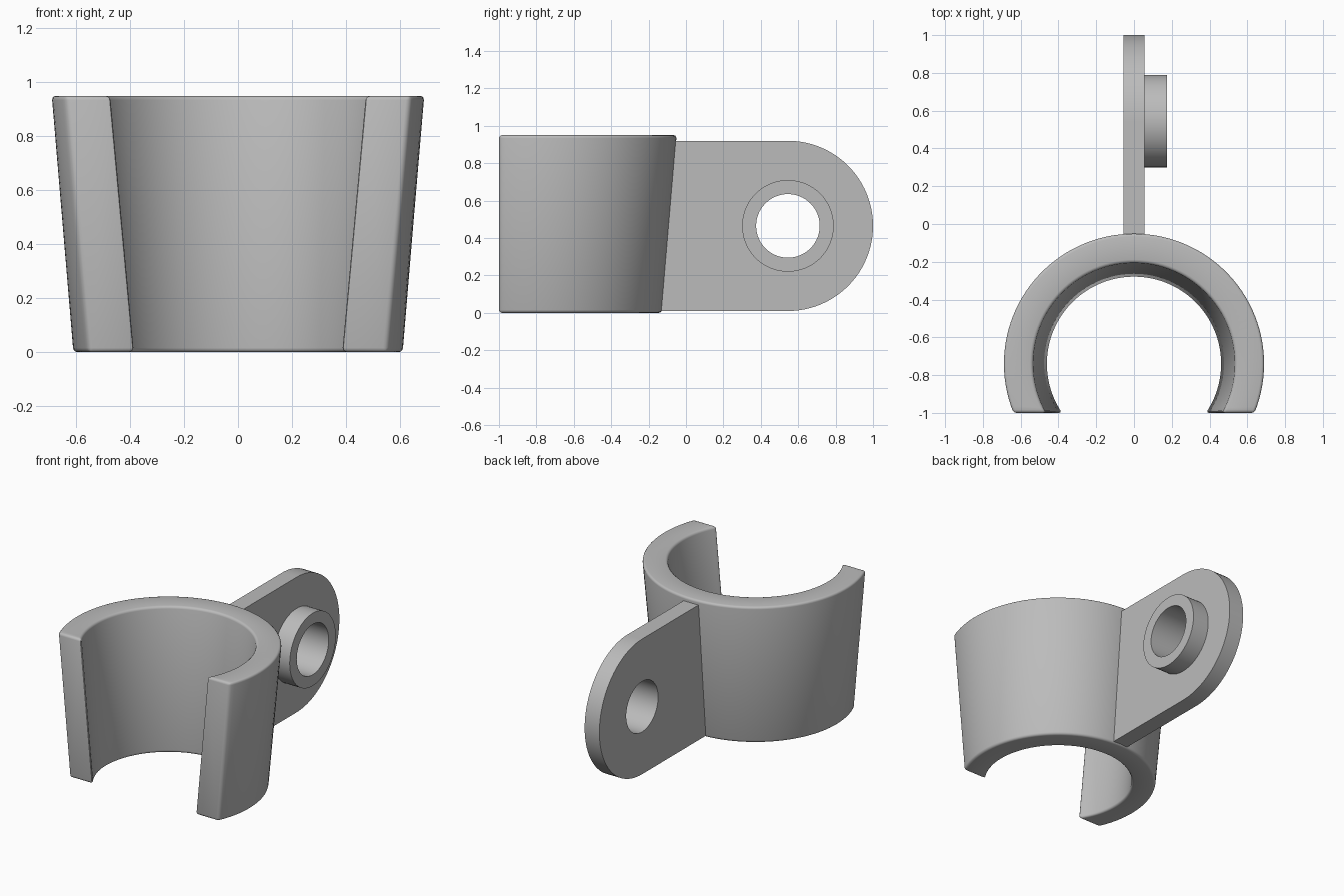
import bpy, bmesh, math
from math import sin, cos, pi

cube = bpy.data.objects.get("Cube")
if cube:
    bpy.data.objects.remove(cube, do_unlink=True)

GREY = (0.5, 0.5, 0.5, 1)
grey = bpy.data.materials.new("plain grey")
grey.use_nodes = True
grey.diffuse_color = GREY
grey.node_tree.nodes["Principled BSDF"].inputs["Base Color"].default_value = GREY


def finish(name, bm, bevel=0):
    bmesh.ops.recalc_face_normals(bm, faces=bm.faces)
    mesh = bpy.data.meshes.new(name)
    bm.to_mesh(mesh)
    bm.free()
    mesh.materials.append(grey)
    obj = bpy.data.objects.new(name, mesh)
    bpy.context.collection.objects.link(obj)
    bpy.ops.object.select_all(action="DESELECT")
    obj.select_set(True)
    bpy.context.view_layer.objects.active = obj
    if bevel:
        mod = obj.modifiers.new("rounded edges", "BEVEL")
        mod.width, mod.segments = bevel, 3
        mod.limit_method, mod.angle_limit = "ANGLE", math.radians(30)
        bpy.ops.object.modifier_apply(modifier=mod.name)
    bpy.ops.object.shade_smooth_by_angle(angle=math.radians(35))
    return obj


# Tapered open clip, cut flat across its front
CLIP_Y, FRONT_Y, HEIGHT, STEPS = -0.74, -1.0, 0.95, 72


def clip_arc(bm, radius, z):
    over = math.asin((CLIP_Y - FRONT_Y) / radius)
    angles = [-over + (pi + 2 * over) * i / STEPS for i in range(STEPS + 1)]
    return [bm.verts.new((radius * cos(a), CLIP_Y + radius * sin(a), z)) for a in angles]


bm = bmesh.new()
arcs = [clip_arc(bm, r, z) for r, z in
        ((0.61, 0), (0.69, HEIGHT), (0.535, HEIGHT), (0.46, 0))]
for a, b in zip(arcs, arcs[1:] + arcs[:1]):
    for i in range(STEPS):
        bm.faces.new((a[i], a[i + 1], b[i + 1], b[i]))
for end in (0, -1):
    bm.faces.new([arc[end] for arc in arcs])
finish("clip_ring", bm, bevel=0.016)

# Side plate and boss share one bolt hole
HOLE_Y, HOLE_Z, HOLE_R = 0.545, 0.465, 0.17


def arc_points(radius, start, sweep, count):
    return [(HOLE_Y + radius * cos(start + sweep * i / count),
             HOLE_Z + radius * sin(start + sweep * i / count)) for i in range(count + 1)]


def drilled_slab(name, outline, x0, x1):
    bm = bmesh.new()
    for loop in (outline, arc_points(HOLE_R, 0, 2 * pi, 64)[:-1]):
        verts = [bm.verts.new((x0, y, z)) for y, z in loop]
        for a, b in zip(verts, verts[1:] + verts[:1]):
            bm.edges.new((a, b))
    bmesh.ops.triangle_fill(bm, edges=bm.edges[:], use_beauty=True)
    ext = bmesh.ops.extrude_face_region(bm, geom=bm.faces[:], use_keep_orig=True)
    moved = [v for v in ext["geom"] if isinstance(v, bmesh.types.BMVert)]
    bmesh.ops.translate(bm, verts=moved, vec=(x1 - x0, 0, 0))
    return finish(name, bm)


PLATE_R, ROOT_Y = 0.455, -0.17
plate = arc_points(PLATE_R, -pi / 2, pi, 48)
plate += [(ROOT_Y, HOLE_Z + PLATE_R), (ROOT_Y, HOLE_Z - PLATE_R)]
drilled_slab("mounting_plate", plate, -0.055, 0.055)
drilled_slab("hole_boss", arc_points(0.245, 0, 2 * pi, 64)[:-1], 0.055, 0.175)
